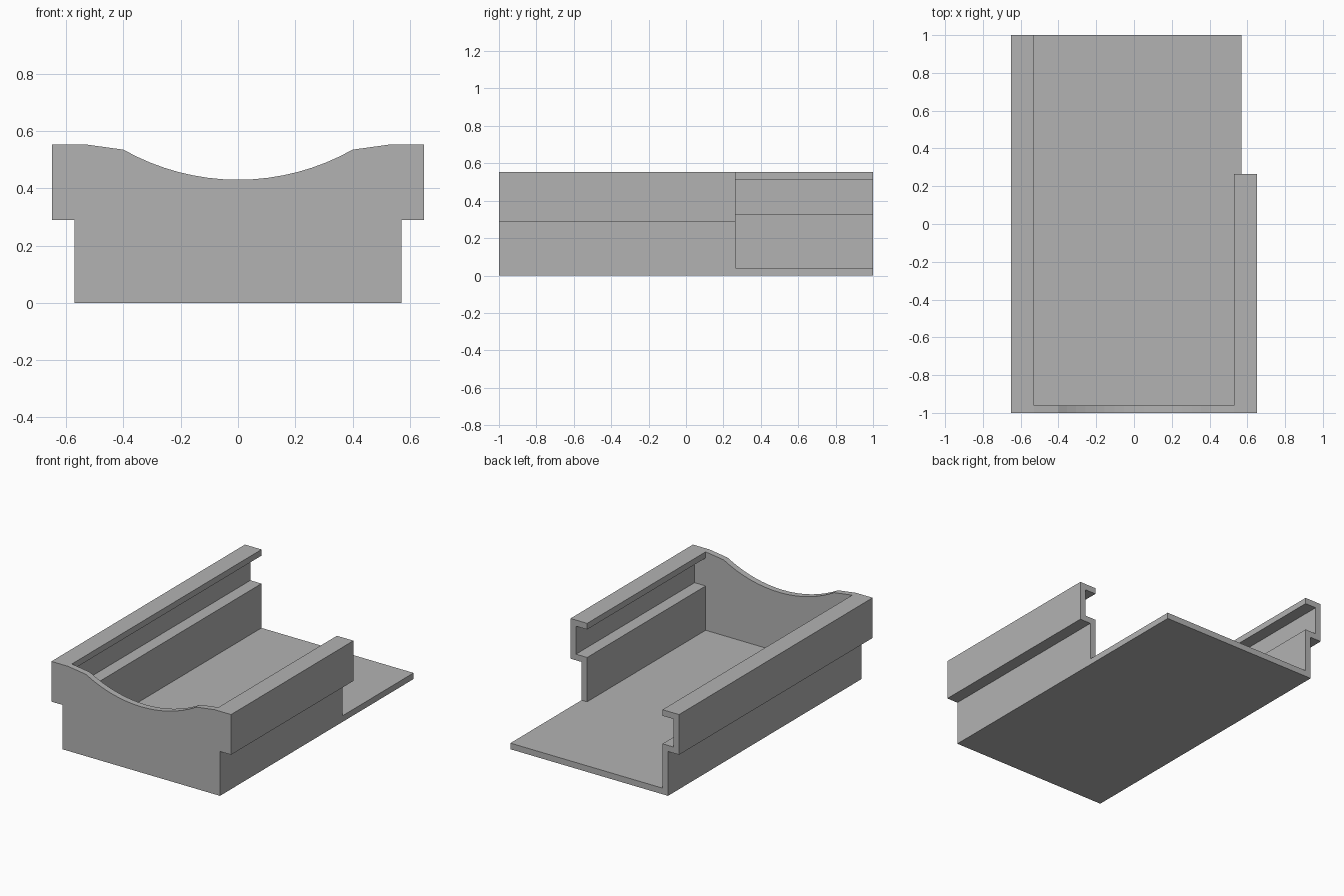
import bpy, bmesh, math

default = bpy.data.objects.get("Cube")
if default:
    bpy.data.objects.remove(default, do_unlink=True)

LENGTH_HALF, WALL = 1.0, 0.04
RAIL_OUT, BODY_OUT, BODY_IN = 0.65, 0.57, 0.53
TOP, SHELF, DIP, SHOULDER = 0.553, 0.29, 0.43, 0.535
SHORT_END = 0.265  # where the left rail stops

grey = bpy.data.materials.new("plain grey")
grey.use_nodes = True
color = (0.45, 0.45, 0.45, 1)
grey.diffuse_color = color
grey.node_tree.nodes["Principled BSDF"].inputs["Base Color"].default_value = color


def prism(name, outline, y0, y1):
    """Extrude an x-z outline from y0 to y1."""
    bm = bmesh.new()
    face = bm.faces.new([bm.verts.new((x, y0, z)) for x, z in outline])
    moved = bmesh.ops.extrude_face_region(bm, geom=[face])["geom"]
    bmesh.ops.translate(bm, vec=(0, y1 - y0, 0),
                        verts=[v for v in moved if isinstance(v, bmesh.types.BMVert)])
    bmesh.ops.recalc_face_normals(bm, faces=bm.faces)
    mesh = bpy.data.meshes.new(name)
    bm.to_mesh(mesh)
    bm.free()
    mesh.materials.append(grey)
    obj = bpy.data.objects.new(name, mesh)
    bpy.context.collection.objects.link(obj)
    return obj


def mirrored(half):
    return half + [(-x, z) for x, z in reversed(half)]


def carve(target, cutter):
    mod = target.modifiers.new("carve", "BOOLEAN")
    mod.operation, mod.solver, mod.object = "DIFFERENCE", "EXACT", cutter
    bpy.context.view_layer.objects.active = target
    bpy.ops.object.modifier_apply(modifier=mod.name)
    bpy.data.objects.remove(cutter, do_unlink=True)


# Outer silhouette with the scooped end-wall top
half_chord = 0.40
rise = SHOULDER - DIP
radius = (half_chord ** 2 + rise ** 2) / (2 * rise)
sweep = math.asin(half_chord / radius)
steps = 16
arc = []
for i in range(steps + 1):
    a = sweep * (1 - 2 * i / steps)
    arc.append((radius * math.sin(a), DIP + radius * (1 - math.cos(a))))
side = [(BODY_OUT, 0), (BODY_OUT, SHELF), (RAIL_OUT, SHELF), (RAIL_OUT, TOP), (BODY_IN, TOP)]
tray = prism("open_tray", side + arc + [(-x, z) for x, z in reversed(side)],
             -LENGTH_HALF, LENGTH_HALF)

# Channel between the rails, open at the back and top
groove = RAIL_OUT - WALL
channel = [(BODY_IN, WALL), (BODY_IN, SHELF + WALL), (groove, SHELF + WALL),
           (groove, TOP - WALL), (BODY_IN, TOP - WALL), (BODY_IN, 1)]
carve(tray, prism("channel_cutter", mirrored(channel), WALL - LENGTH_HALF, 1.2))

# Missing rear part of the left rail
notch = [(0.45, WALL), (0.8, WALL), (0.8, 1), (0.45, 1)]
carve(tray, prism("notch_cutter", notch, SHORT_END, 1.2))

# Merge leftover coplanar faces
bm = bmesh.new()
bm.from_mesh(tray.data)
bmesh.ops.remove_doubles(bm, verts=bm.verts, dist=0.0001)
bmesh.ops.dissolve_limit(bm, angle_limit=math.radians(0.5), verts=bm.verts, edges=bm.edges)
bm.to_mesh(tray.data)
bm.free()
